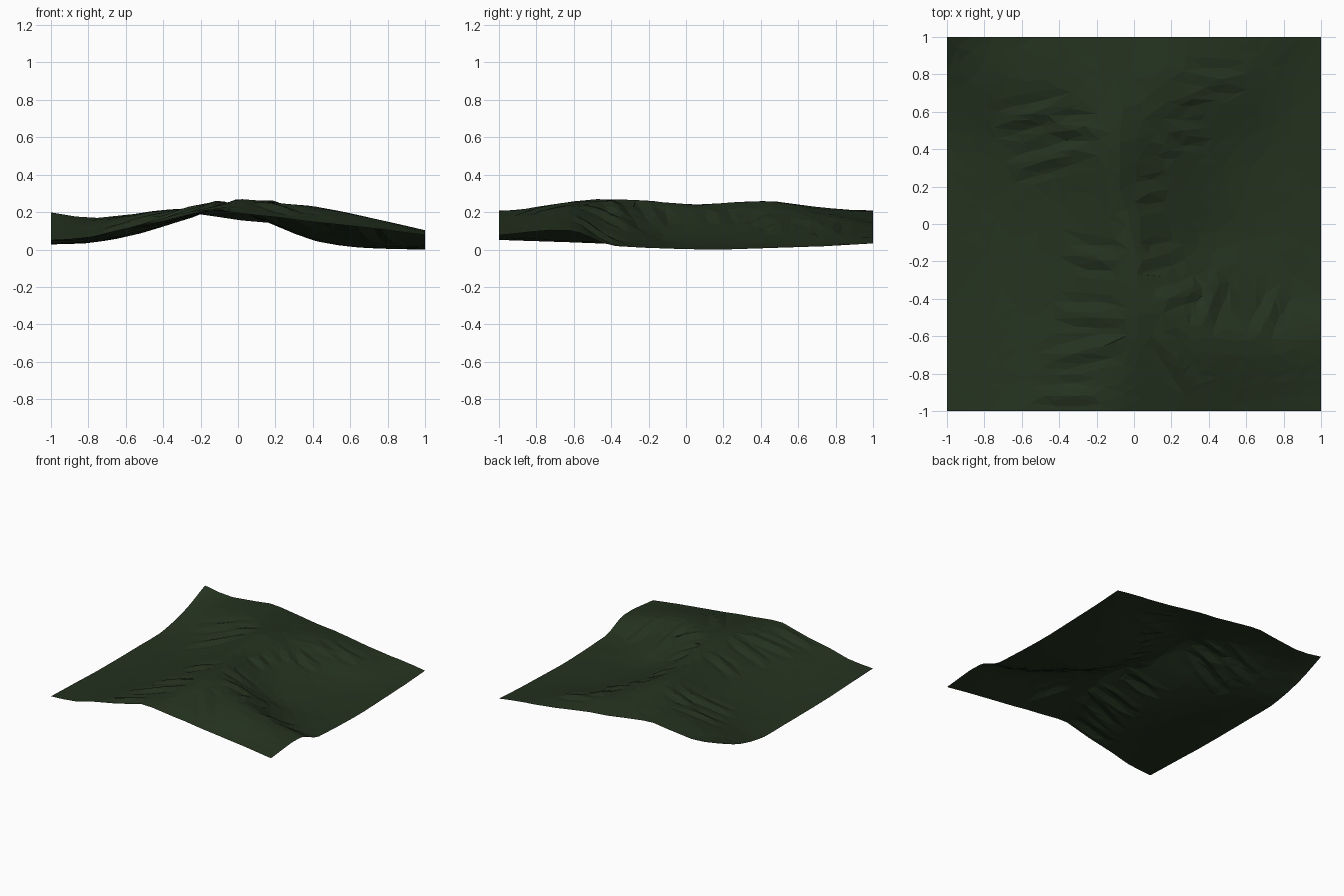
import bpy, bmesh, math, random
from mathutils import Vector

if "Cube" in bpy.data.objects:
    bpy.data.objects.remove(bpy.data.objects["Cube"])

# Ridge cross-sections: heights at fixed x stations, one row per y station
XS = [-1, -.8, -.6, -.4, -.2, -.1, 0, .1, .2, .4, .6, .8, 1]
SECTIONS = {
    -1.0: [.053, .068, .115, .16, .207, .208, .197, .185, .175, .15, .128, .105, .079],
    -.62: [.04, .055, .09, .145, .205, .23, .255, .25, .245, .232, .195, .148, .102],
    -.40: [.032, .045, .078, .13, .2, .235, .27, .262, .25, .185, .10, .045, .025],
    -.12: [.03, .038, .07, .125, .2, .232, .255, .205, .15, .065, .025, .01, .008],
    .15: [.03, .04, .075, .13, .212, .248, .222, .175, .13, .057, .02, .006, .002],
    .45: [.035, .068, .11, .168, .238, .26, .232, .19, .152, .082, .032, .012, .01],
    .75: [.10, .135, .175, .21, .225, .215, .2, .19, .175, .125, .08, .035, .02],
    1.0: [.2, .172, .185, .21, .19, .175, .16, .15, .14, .11, .08, .062, .034],
}
# Small side spurs: upper end and lower end
SPURS = [(-.15, .5, -.5, .53), (-.3, .64, -.78, .53), (-.2, .42, -.7, .28),
         (.12, .5, .42, .48), (.1, .46, .25, .37), (.25, .78, .6, .76),
         (.2, .68, .45, .7), (0, .18, .18, .16), (-.05, -.2, -.38, -.16),
         (0, -.2, .28, -.14), (.1, -.42, .45, -.3), (.35, -.58, .47, -.24),
         (.65, -.62, .8, -.32), (-.02, -.5, -.45, -.47), (-.05, -.63, -.5, -.73),
         (.12, -.55, .32, -.9), (-.15, -.91, -.55, -.92)]


def cubic(xs, vs, t):
    """Smooth curve through stations."""
    n = len(xs)
    i = max(k for k in range(n - 1) if xs[k] <= t + 1e-9 or k == 0)

    def slope(k):
        a, b = max(k - 1, 0), min(k + 1, n - 1)
        return (vs[b] - vs[a]) / (xs[b] - xs[a])
    h = xs[i + 1] - xs[i]
    u = (t - xs[i]) / h
    return ((2*u**3 - 3*u*u + 1) * vs[i] + (u**3 - 2*u*u + u) * h * slope(i)
            + (3*u*u - 2*u**3) * vs[i + 1] + (u**3 - u*u) * h * slope(i + 1))


def spur(x, y, x1, y1, x2, y2):
    """Raised crease, with a groove beside it, fading at both ends."""
    d = Vector((x2 - x1, y2 - y1))
    p = Vector((x - x1, y - y1))
    t = p.dot(d) / d.length_squared
    if not 0 < t < 1:
        return 0
    off = (p.x * d.y - p.y * d.x) / d.length
    fade = math.sin(math.pi * t)
    return fade * (.014 * max(0, 1 - abs(off) / .05)
                   - .010 * max(0, 1 - abs(abs(off) - .07) / .04))


def height(x, y):
    ys = list(SECTIONS)
    z = cubic(ys, [cubic(XS, SECTIONS[k], x) for k in ys], y)
    return z + sum(spur(x, y, *s) for s in SPURS)


# Terrain sheet
random.seed(4)
N = 72
bm = bmesh.new()
bmesh.ops.create_grid(bm, x_segments=N, y_segments=N, size=1)
for v in bm.verts:
    v.co.z = height(v.co.x, v.co.y) + random.uniform(-.0008, .0008)
low = min(v.co.z for v in bm.verts)
for v in bm.verts:
    v.co.z -= low
bmesh.ops.triangulate(bm, faces=bm.faces)
mesh = bpy.data.meshes.new("mountain_ridge")
bm.to_mesh(mesh)
bm.free()
terrain = bpy.data.objects.new("mountain_ridge", mesh)
bpy.context.collection.objects.link(terrain)

# Thin out to long irregular low-poly facets
dec = terrain.modifiers.new("facets", 'DECIMATE')
dec.ratio = .1

# Dark forest green
mat = bpy.data.materials.new("forest_green")
mat.diffuse_color = (.018, .032, .014, 1)
mat.use_nodes = True
mat.node_tree.nodes["Principled BSDF"].inputs["Base Color"].default_value = mat.diffuse_color
mesh.materials.append(mat)
